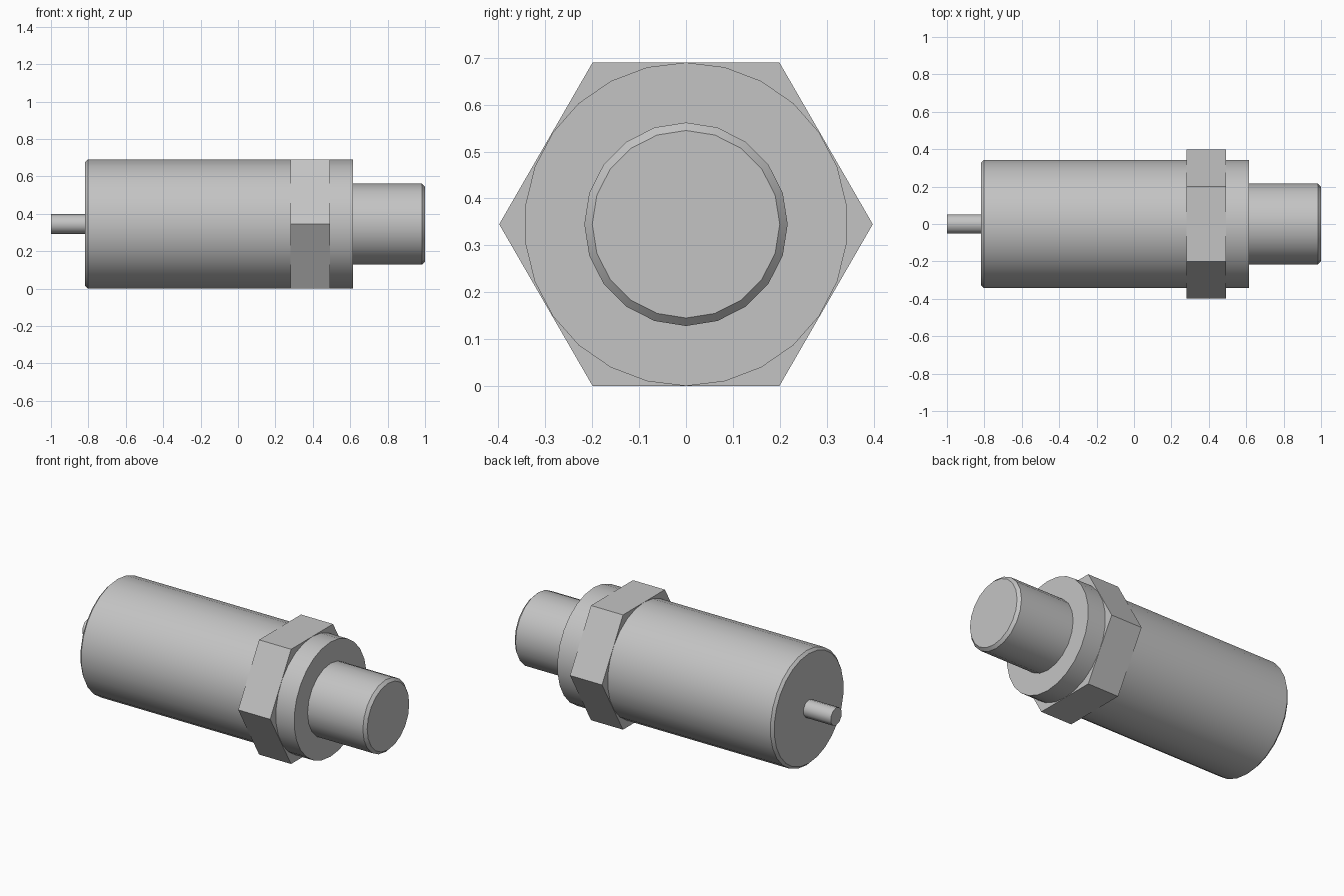
import bpy, bmesh
from math import sin, cos, pi, radians

cube = bpy.data.objects.get("Cube")
if cube:
    bpy.data.objects.remove(cube)

AXIS_Z = 0.345

steel = bpy.data.materials.new("light_grey_metal")
steel.use_nodes = True
COLOUR = (0.55, 0.55, 0.55, 1)
steel.diffuse_color = COLOUR
steel.node_tree.nodes["Principled BSDF"].inputs["Base Color"].default_value = COLOUR


def turned_part(name, profile, sides, phase=0.0, smooth=True):
    """Closed solid turned around the x axis from (x, radius) points."""
    bm = bmesh.new()
    rings = []
    for x, r in profile:
        angles = [phase + 2 * pi * i / sides for i in range(sides)]
        rings.append([bm.verts.new((x, r * sin(a), r * cos(a))) for a in angles])
    for a, b in zip(rings, rings[1:]):
        for i in range(sides):
            j = (i + 1) % sides
            bm.faces.new((a[i], a[j], b[j], b[i]))
    bm.faces.new(rings[0])
    bm.faces.new(rings[-1])
    bmesh.ops.recalc_face_normals(bm, faces=bm.faces)
    mesh = bpy.data.meshes.new(name)
    bm.to_mesh(mesh)
    bm.free()
    mesh.materials.append(steel)
    obj = bpy.data.objects.new(name, mesh)
    obj.location.z = AXIS_Z
    bpy.context.collection.objects.link(obj)
    if smooth:
        bpy.ops.object.select_all(action="DESELECT")
        obj.select_set(True)
        bpy.context.view_layer.objects.active = obj
        bpy.ops.object.shade_smooth_by_angle(angle=radians(40))
    return obj


# Main barrel with a chamfered rear edge, running through the nut to the collar
turned_part("barrel", [(-0.818, 0.33), (-0.803, 0.345), (0.615, 0.345)], 26)

# Hexagonal wrench flats, corners pointing sideways
turned_part("hex_nut", [(0.28, 0.3985), (0.493, 0.3985)], 6, pi / 6, smooth=False)

# Front spigot with a chamfered tip
turned_part("front_spigot", [(0.6, 0.217), (0.983, 0.217), (1.0, 0.2)], 20)

# Thin rear pin
turned_part("rear_pin", [(-1.0, 0.053), (-0.81, 0.053)], 10)
